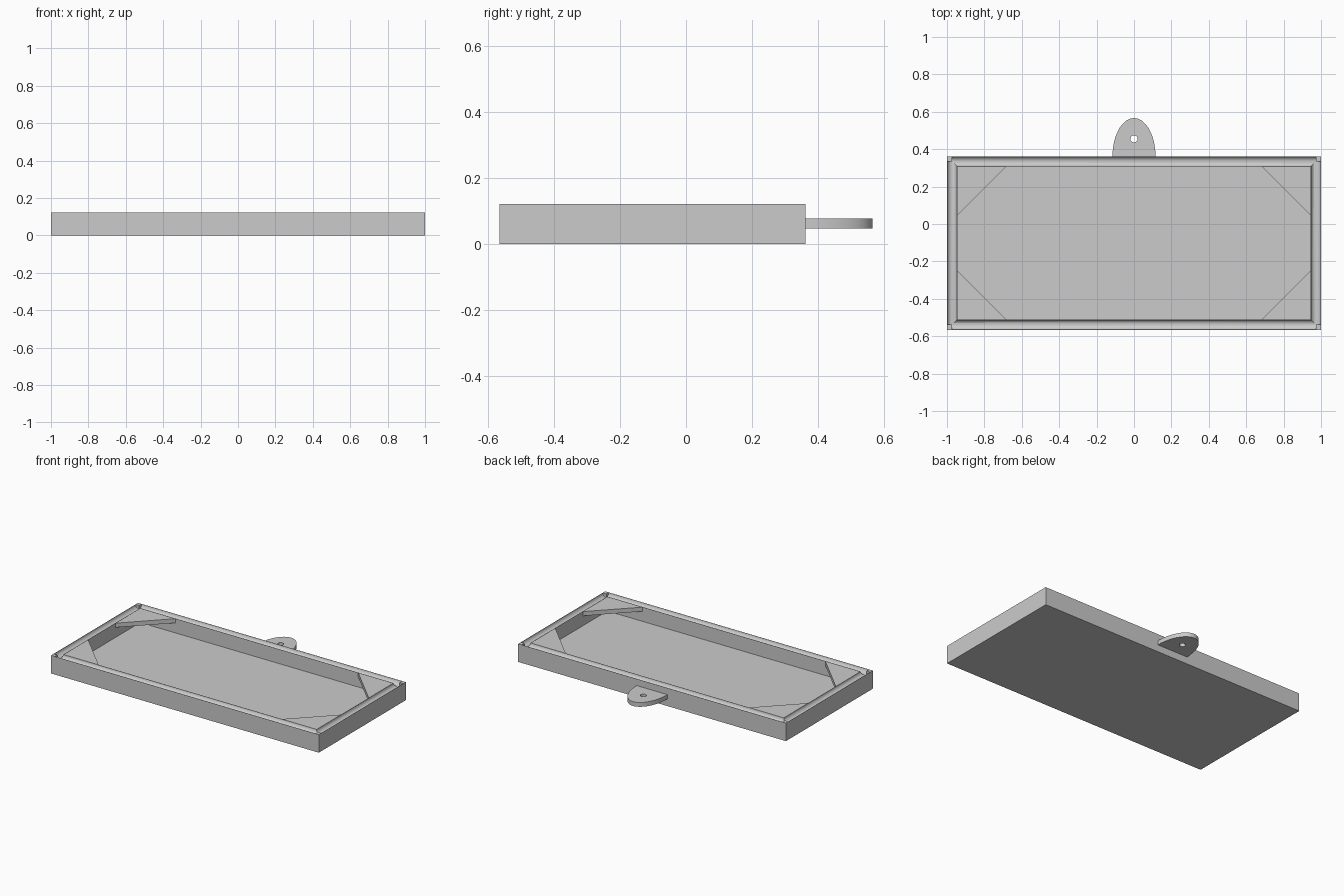
import bpy, bmesh, math
from mathutils import Matrix

cube = bpy.data.objects.get("Cube")
if cube:
    bpy.data.objects.remove(cube, do_unlink=True)

grey = bpy.data.materials.new("plain_grey")
grey.use_nodes = True
grey.diffuse_color = (0.6, 0.6, 0.6, 1)
grey.node_tree.nodes["Principled BSDF"].inputs["Base Color"].default_value = grey.diffuse_color

# Main sizes
FRONT, BACK, HEIGHT = -0.566, 0.362, 0.122
MID_Y = (FRONT + BACK) / 2
HALF_X, HALF_Y = 1.0, (BACK - FRONT) / 2
WALL, FLOOR = 0.055, 0.025
GROOVE_R = 0.0265


def finish(bm, name):
    bmesh.ops.recalc_face_normals(bm, faces=bm.faces)
    mesh = bpy.data.meshes.new(name)
    bm.to_mesh(mesh)
    bm.free()
    mesh.materials.append(grey)
    obj = bpy.data.objects.new(name, mesh)
    bpy.context.collection.objects.link(obj)
    return obj


def box(name, half_x, half_y, z0, z1):
    bm = bmesh.new()
    bmesh.ops.create_cube(bm, size=1, matrix=Matrix.Translation((0, MID_Y, (z0 + z1) / 2))
                          @ Matrix.Diagonal((2 * half_x, 2 * half_y, z1 - z0, 1)))
    return finish(bm, name)


def rod(name, radius, length, matrix, segments=32):
    bm = bmesh.new()
    bmesh.ops.create_cone(bm, cap_ends=True, segments=segments, radius1=radius,
                          radius2=radius, depth=length, matrix=matrix)
    return finish(bm, name)


def plate(name, outline, z0, z1):
    bm = bmesh.new()
    face = bm.faces.new([bm.verts.new((x, y, z0)) for x, y in outline])
    extruded = bmesh.ops.extrude_face_region(bm, geom=[face])["geom"]
    verts = [g for g in extruded if isinstance(g, bmesh.types.BMVert)]
    bmesh.ops.translate(bm, verts=verts, vec=(0, 0, z1 - z0))
    return finish(bm, name)


def cut(target, cutter):
    cutter.hide_render = True
    mod = target.modifiers.new("cut", "BOOLEAN")
    mod.operation, mod.solver, mod.object = "DIFFERENCE", "EXACT", cutter
    bpy.context.view_layer.objects.active = target
    bpy.ops.object.modifier_apply(modifier=mod.name)
    bpy.data.objects.remove(cutter, do_unlink=True)


def smooth(obj):
    bpy.ops.object.select_all(action="DESELECT")
    obj.select_set(True)
    bpy.context.view_layer.objects.active = obj
    bpy.ops.object.shade_smooth_by_angle(angle=math.radians(30))


# Tray with a hollow and a round channel along the rim, leaving square corner posts
tray = box("tray", HALF_X, HALF_Y, 0, HEIGHT)
cut(tray, box("hollow", HALF_X - WALL, HALF_Y - WALL, FLOOR, HEIGHT + 0.1))
axis_x, axis_y = HALF_X - WALL / 2, HALF_Y - WALL / 2
for side in (-1, 1):
    along_x = Matrix.Translation((0, MID_Y + side * axis_y, HEIGHT)) @ Matrix.Rotation(math.pi / 2, 4, "Y")
    cut(tray, rod("channel", GROOVE_R, 2 * axis_x, along_x))
    along_y = Matrix.Translation((side * axis_x, MID_Y, HEIGHT)) @ Matrix.Rotation(math.pi / 2, 4, "X")
    cut(tray, rod("channel", GROOVE_R, 2 * axis_y, along_y))
smooth(tray)

# Triangular corner supports flush with the inner lip
LEG = 0.262
for sx, x_name in ((-1, "right"), (1, "left")):
    for sy, y_name in ((-1, "front"), (1, "back")):
        cx, cy = sx * (HALF_X - WALL), MID_Y + sy * (HALF_Y - WALL)
        plate(f"corner_support_{y_name}_{x_name}",
              [(cx, cy), (cx - sx * LEG, cy), (cx, cy - sy * LEG)], HEIGHT - 0.03, HEIGHT - 0.001)

# Hanging tab with a hole
arc = [math.pi * i / 40 for i in range(41)]
tab = plate("hanging_tab", [(0.115 * math.cos(a), BACK + 0.204 * math.sin(a)) for a in arc], 0.048, 0.077)
cut(tab, rod("hole", 0.019, 0.3, Matrix.Translation((0, 0.455, 0.06))))
smooth(tab)
